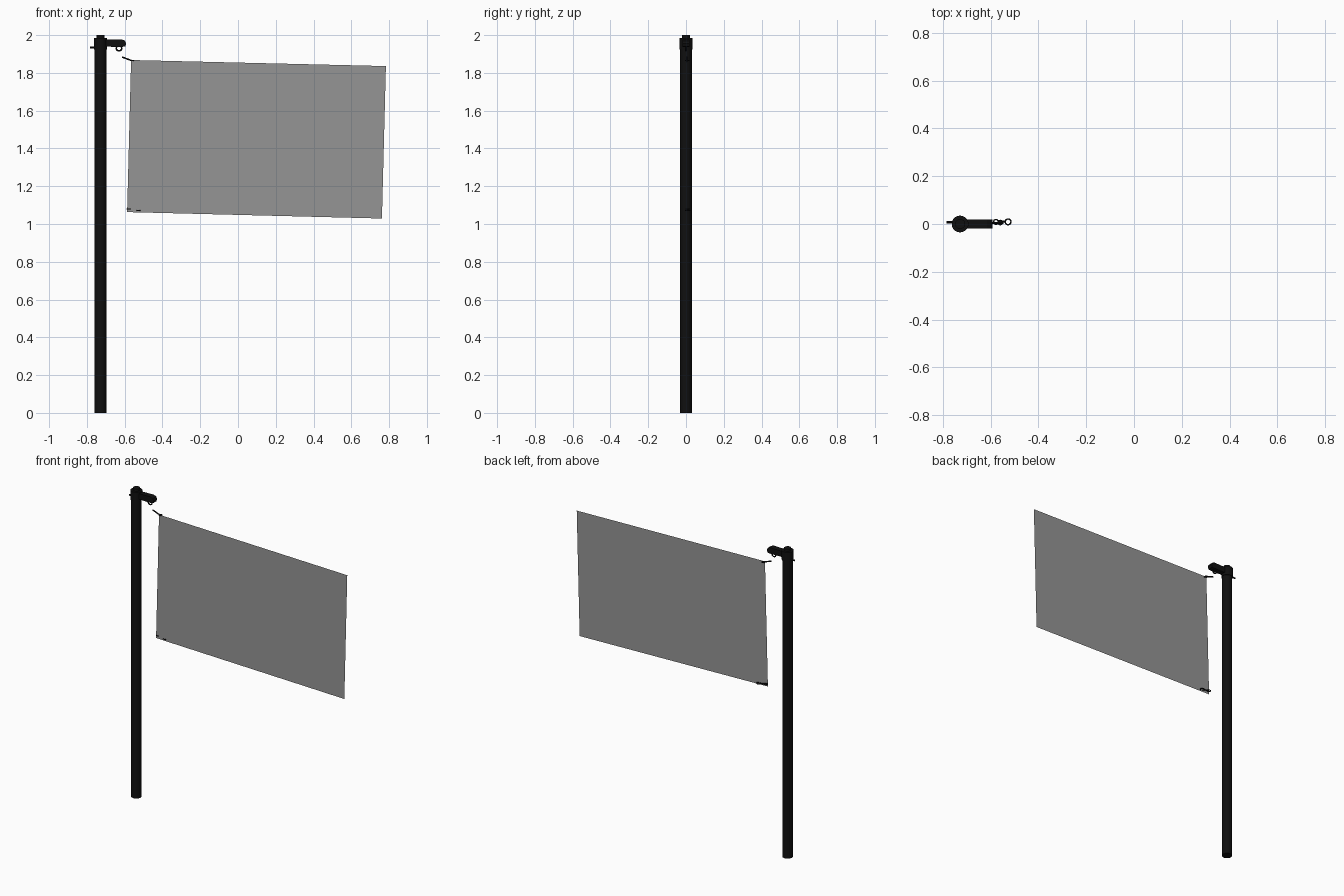
import bpy, bmesh, math
from mathutils import Vector

if "Cube" in bpy.data.objects:
    bpy.data.objects.remove(bpy.data.objects["Cube"])


def material(name, value):
    m = bpy.data.materials.new(name)
    m.use_nodes = True
    m.diffuse_color = (value, value, value, 1)
    m.node_tree.nodes["Principled BSDF"].inputs["Base Color"].default_value = m.diffuse_color
    return m


black = material("black metal", 0.005)
grey = material("grey cloth", 0.3)
POLE_X = -0.728


def finish(name, bm, mat, smooth=True):
    bmesh.ops.recalc_face_normals(bm, faces=bm.faces)
    mesh = bpy.data.meshes.new(name)
    bm.to_mesh(mesh)
    bm.free()
    mesh.materials.append(mat)
    ob = bpy.data.objects.new(name, mesh)
    bpy.context.collection.objects.link(ob)
    if smooth:
        bpy.ops.object.select_all(action="DESELECT")
        ob.select_set(True)
        bpy.context.view_layer.objects.active = ob
        bpy.ops.object.shade_smooth_by_angle()
    return ob


def rod(name, a, b, radius, sides=32):
    a, b = Vector(a), Vector(b)
    bm = bmesh.new()
    bmesh.ops.create_cone(bm, cap_ends=True, segments=sides, radius1=radius,
                          radius2=radius, depth=(b - a).length)
    turn = (b - a).to_track_quat("Z", "Y")
    bmesh.ops.transform(bm, matrix=turn.to_matrix().to_4x4(), verts=bm.verts)
    bmesh.ops.translate(bm, vec=(a + b) / 2, verts=bm.verts)
    return finish(name, bm, black)


def ring(name, centre, radius, thick, upright=False):
    bpy.ops.mesh.primitive_torus_add(
        location=centre, major_radius=radius, minor_radius=thick,
        major_segments=24, minor_segments=8,
        rotation=(math.pi / 2 if upright else 0, 0, 0))
    ob = bpy.context.object
    ob.name = name
    ob.data.materials.append(black)
    bpy.ops.object.shade_smooth_by_angle()


def plate(name, profile, depth, mat):
    # Outline in x and z, extruded along y
    bm = bmesh.new()
    face = bm.faces.new([bm.verts.new((x, -depth / 2, z)) for x, z in profile])
    if depth:
        new = bmesh.ops.extrude_face_region(bm, geom=[face])["geom"]
        bmesh.ops.translate(bm, vec=(0, depth, 0),
                            verts=[v for v in new if isinstance(v, bmesh.types.BMVert)])
    return finish(name, bm, mat, smooth=False)


# Pole, collar and top knob
rod("pole", (POLE_X, 0, 0), (POLE_X, 0, 1.94), 0.031)
rod("collar", (POLE_X, 0, 1.925), (POLE_X, 0, 1.985), 0.035)
rod("top_knob", (POLE_X, 0, 1.98), (POLE_X, 0, 2.0), 0.021)

# Clamp bolt at the outer side of the collar
rod("clamp_bolt", (-0.784, 0.008, 1.935), (-0.74, 0.008, 1.935), 0.005, 12)

# Bracket arm with a drooping rounded end and an eye below it
plate("bracket_arm", [(-0.72, 1.975), (-0.615, 1.977), (-0.598, 1.97), (-0.592, 1.955),
                      (-0.597, 1.94), (-0.612, 1.938), (-0.66, 1.938), (-0.72, 1.94)],
      0.036, black)
ring("bracket_eye", (-0.63, 0, 1.93), 0.014, 0.004, upright=True)

# Flag sheet, tilted slightly
plate("flag", [(-0.587, 1.063), (0.762, 1.029), (0.783, 1.836), (-0.566, 1.868)], 0, grey)

# Upper clip: slanted strap from the corner of the flag toward the bracket
rod("upper_strap", (-0.614, 0.004, 1.884), (-0.547, 0.004, 1.859), 0.004, 12)
ring("upper_ring", (-0.56, 0.006, 1.865), 0.009, 0.003)

# Lower clip: two rings through the flag joined by a bar behind it
for name, x, z, r in (("lower_outer_ring", -0.578, 1.08, 0.01),
                      ("lower_inner_ring", -0.527, 1.072, 0.012)):
    ring(name, (x, 0.009, z), r, 0.003)
rod("lower_bar", (-0.57, 0.01, 1.079), (-0.537, 0.01, 1.074), 0.004, 12)
